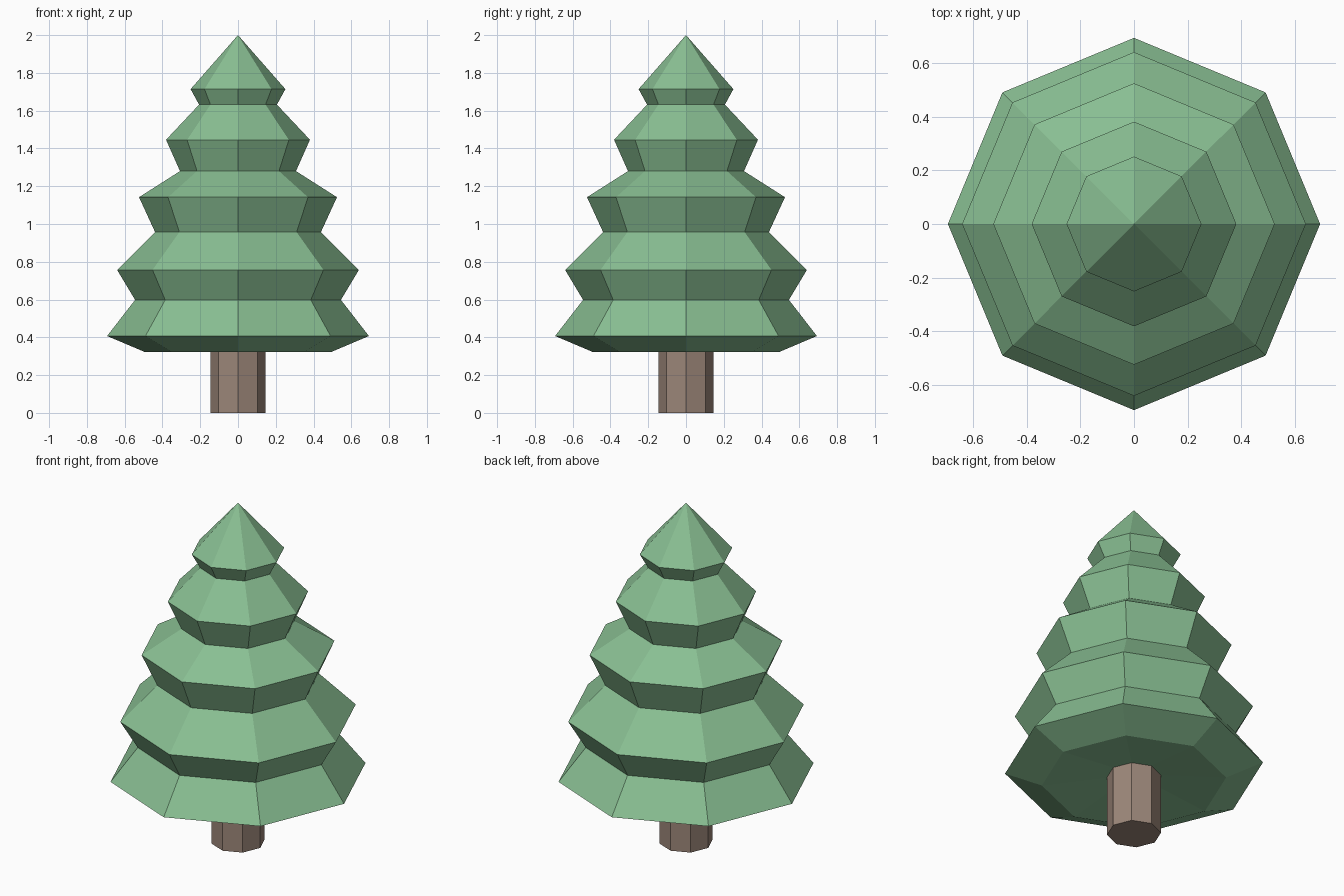
import bpy, bmesh
from math import cos, sin, pi

if "Cube" in bpy.data.objects:
    bpy.data.objects.remove(bpy.data.objects["Cube"])

SIDES = 8


def material(name, color):
    m = bpy.data.materials.new(name)
    m.diffuse_color = (*color, 1)
    m.use_nodes = True
    m.node_tree.nodes["Principled BSDF"].inputs["Base Color"].default_value = m.diffuse_color
    return m


def lathe(name, profile, mat):
    """Revolve (radius, z) points, bottom to top; radius 0 makes a pole."""
    bm = bmesh.new()
    rings = []
    for r, z in profile:
        n = SIDES if r > 0 else 1
        rings.append([bm.verts.new((r * cos(2 * pi * i / SIDES),
                                    r * sin(2 * pi * i / SIDES), z)) for i in range(n)])
    for a, b in zip(rings, rings[1:]):
        for i in range(SIDES):
            j = (i + 1) % SIDES
            quad = [a[i % len(a)], a[j % len(a)], b[j % len(b)], b[i % len(b)]]
            bm.faces.new(list(dict.fromkeys(quad)))
    bmesh.ops.recalc_face_normals(bm, faces=bm.faces)
    mesh = bpy.data.meshes.new(name)
    bm.to_mesh(mesh)
    bm.free()
    mesh.materials.append(mat)
    ob = bpy.data.objects.new(name, mesh)
    bpy.context.collection.objects.link(ob)
    return ob


# Foliage: five flared tiers with a slightly hollow underside
lathe("foliage", [(0, 0.37), (0.495, 0.323), (0.693, 0.407),
                  (0.545, 0.598), (0.64, 0.757),
                  (0.439, 0.957), (0.524, 1.142),
                  (0.307, 1.28), (0.381, 1.446),
                  (0.206, 1.632), (0.251, 1.714), (0, 2.0)],
      material("green", (0.25, 0.52, 0.29)))

# Trunk: octagonal post rising into the foliage
lathe("trunk", [(0, 0), (0.145, 0), (0.145, 0.37), (0, 0.37)],
      material("brown", (0.33, 0.24, 0.19)))
